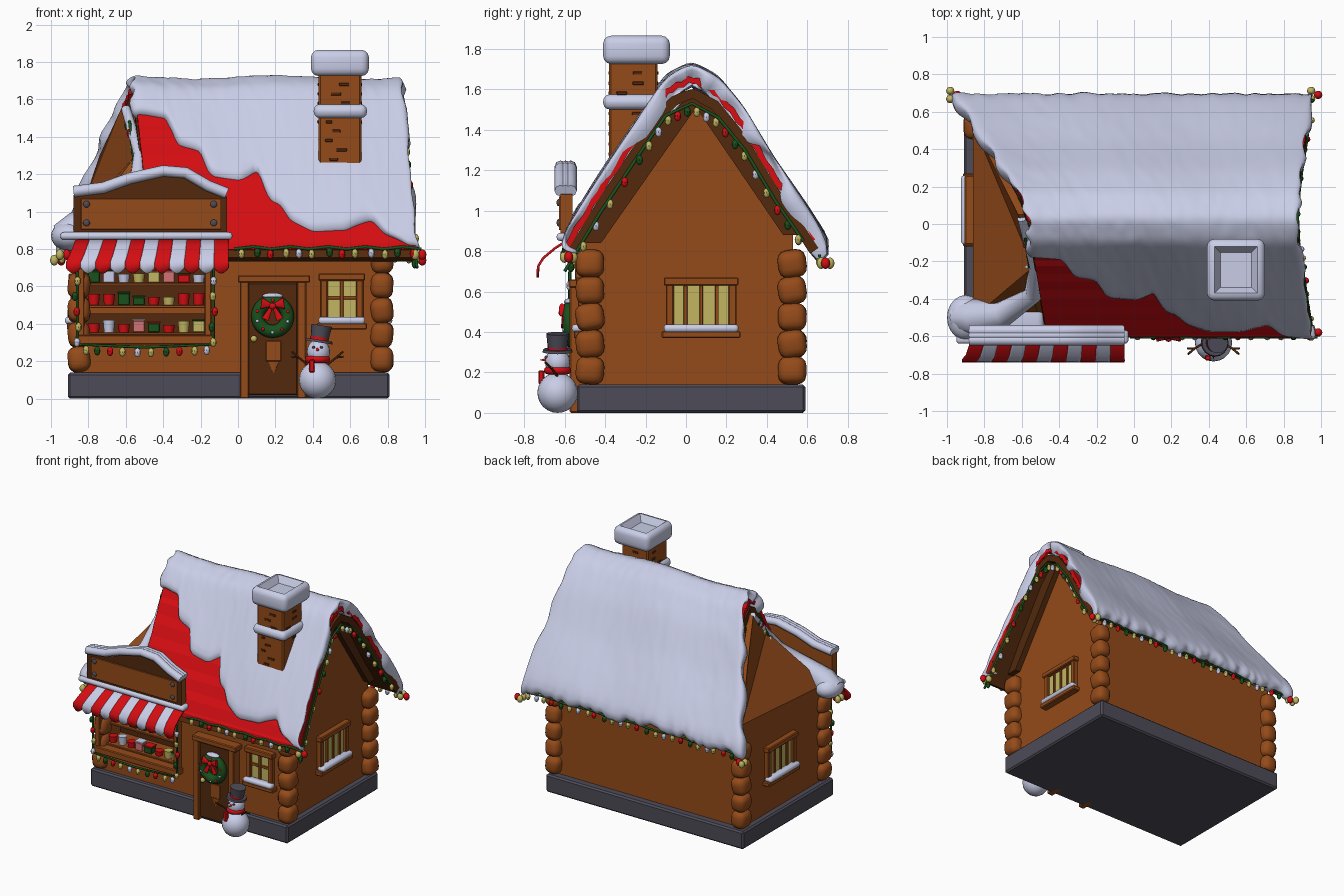
import bpy, bmesh, math, random
from mathutils import Vector, Matrix

random.seed(4)
if "Cube" in bpy.data.objects:
    bpy.data.objects.remove(bpy.data.objects["Cube"])

def material(name, *rgb):
    m = bpy.data.materials.new(name)
    m.use_nodes = True
    m.diffuse_color = (*rgb, 1)
    m.node_tree.nodes["Principled BSDF"].inputs["Base Color"].default_value = (*rgb, 1)
    return m

SNOW = material("snow white", .64, .67, .87)
RED = material("bright red", .66, .004, .006)
WOOD = material("warm brown wood", .3, .07, .01)
DARK = material("dark brown wood", .085, .022, .004)
STONE = material("grey stone", .075, .07, .095)
GLOW = material("yellow glow", .54, .47, .12)
GREEN = material("holly green", .01, .08, .012)
PINK = material("soft pink", .65, .17, .17)

def make(name, bm, mats, smooth=True, angle=40):
    me = bpy.data.meshes.new(name)
    bm.to_mesh(me)
    bm.free()
    for m in mats if isinstance(mats, list) else [mats]:
        me.materials.append(m)
    for p in me.polygons:
        p.use_smooth = smooth
    if smooth:
        me.set_sharp_from_angle(angle=math.radians(angle))
    ob = bpy.data.objects.new(name, me)
    bpy.context.collection.objects.link(ob)
    return ob

def box(name, lo, hi, mat, bevel=0.006, seg=1):
    lo, hi = Vector(lo), Vector(hi)
    bm = bmesh.new()
    bmesh.ops.create_cube(bm, size=1, matrix=Matrix.Translation((lo + hi) / 2) @ Matrix.Diagonal((*(hi - lo), 1)))
    if bevel:
        bmesh.ops.bevel(bm, geom=bm.edges[:], offset=bevel, segments=seg, affect='EDGES', profile=.5)
    return make(name, bm, mat, seg > 1, 60)

def prism(name, outline, shift, mats):
    bm = bmesh.new()
    face = bm.faces.new([bm.verts.new(p) for p in outline])
    ext = bmesh.ops.extrude_face_region(bm, geom=[face])["geom"]
    bmesh.ops.translate(bm, verts=[v for v in ext if isinstance(v, bmesh.types.BMVert)], vec=shift)
    bmesh.ops.recalc_face_normals(bm, faces=bm.faces)
    return make(name, bm, mats, False)

def ball(name, loc, size, mat):
    bm = bmesh.new()
    bmesh.ops.create_uvsphere(bm, u_segments=20, v_segments=12, radius=1)
    ob = make(name, bm, mat)
    ob.location, ob.scale = loc, size
    return ob

def cone(name, loc, r1, r2, depth, mat, rot=(0, 0, 0)):
    bm = bmesh.new()
    bmesh.ops.create_cone(bm, cap_ends=True, segments=16, radius1=r1, radius2=r2, depth=depth)
    ob = make(name, bm, mat)
    ob.location, ob.rotation_euler = loc, rot
    return ob

def tube(name, pts, r, mat, radii=None):
    cu = bpy.data.curves.new(name, 'CURVE')
    cu.dimensions, cu.bevel_depth, cu.bevel_resolution, cu.use_fill_caps = '3D', r, 2, True
    sp = cu.splines.new('POLY')
    sp.points.add(len(pts) - 1)
    for i, p in enumerate(pts):
        sp.points[i].co = (*p, 1)
        sp.points[i].radius = radii[i] if radii else 1
    sp.use_smooth = True
    cu.materials.append(mat)
    bpy.context.collection.objects.link(bpy.data.objects.new(name, cu))

def torus(name, loc, R, r, mat, rot=(0, 0, 0)):
    bpy.ops.mesh.primitive_torus_add(major_radius=R, minor_radius=r, major_segments=28, minor_segments=8, location=loc, rotation=rot)
    ob = bpy.context.object
    ob.name = name
    ob.data.materials.append(mat)
    for p in ob.data.polygons:
        p.use_smooth = True

def along(table, x):
    """Piecewise linear lookup: table of (x, value) pairs."""
    for (a, u), (b, v) in zip(table, table[1:]):
        if x <= b:
            return u + (v - u) * max(0, x - a) / (b - a)
    return table[-1][1]

# House body; the left gable leans inward. Each row: y, z, left x
shape = [(-.5, .05, -.86), (.53, .05, -.86), (.53, .95, -.86), (.29, 1.3, -.74),
         (.05, 1.56, -.62), (-.23, 1.31, -.54), (-.5, .88, -.86)]
bm = bmesh.new()
left = [bm.verts.new((x, y, z)) for y, z, x in shape]
right = [bm.verts.new((.76, y, z)) for y, z, x in shape]
for i in range(7):
    j = (i + 1) % 7
    bm.faces.new((left[i], left[j], right[j], right[i]))
bm.faces.new(right)
for ids in ((0, 1, 2, 6), (2, 3, 4), (2, 4, 5), (2, 5, 6)):
    bm.faces.new([left[i] for i in ids]).material_index = int(ids == (2, 3, 4))
bmesh.ops.recalc_face_normals(bm, faces=bm.faces)
walls = make("walls", bm, [WOOD, DARK], False)
cutter = box("stall_cutter", (-.82, -.7, .33), (-.16, -.28, .76), WOOD, 0)
cutter.hide_render = True
mod = walls.modifiers.new("stall", 'BOOLEAN')
mod.operation, mod.object, mod.solver = 'DIFFERENCE', cutter, 'EXACT'
cut = bpy.data.meshes.new_from_object(walls.evaluated_get(bpy.context.evaluated_depsgraph_get()))
walls.modifiers.clear()
walls.data = cut
bpy.data.objects.remove(cutter)
box("foundation", (-.91, -.54, 0), (.81, .59, .14), STONE, .012)
rake = [(.56, .88), (.53, .97), (.29, 1.33), (.05, 1.6), (-.23, 1.33), (-.51, .9), (-.52, .84), (-.42, .84), (.05, 1.51), (.48, .88)]
prism("gable_rake_board", [(.755, y, z) for y, z in rake], (.05, 0, 0), DARK)

# Corner log stacks
for x in (-.85, .77):
    for y in (-.475, .525):
        for k in range(5):
            log = box("corner_log", (-.06, -.07, -.068), (.06, .07, .068), WOOD, .045, 3)
            log.location = (x, y, .21 + k * .132)
            log.rotation_euler = (random.uniform(-.2, .2), random.uniform(-.15, .15), 0)

# Roof layers share one cross-section, back eave to front eave
section = [(.73, .82), (.58, 1.05), (.44, 1.25), (.29, 1.5), (.16, 1.66), (.03, 1.73),
           (-.1, 1.67), (-.23, 1.48), (-.43, 1.18), (-.6, .9), (-.62, .82)]
front_s = [(z, 5 + i) for i, (y, z) in enumerate(section[5:])][::-1]

def roof_point(s, t, drop, shrink):
    y = along([(i, p[0]) for i, p in enumerate(section)], s)
    z = along([(i, p[1]) for i, p in enumerate(section)], s)
    low = (1.73 - z) / .91
    left = -.6 - .39 * low if s < 5 else -.58 + .1 * low
    right = .89 + .09 * low
    return Vector((left + shrink + (right - left - 2 * shrink) * t, y, z - drop))

def roof_layer(name, cols, rows, drop, thick, mat, shrink=0, first=0, last=10):
    snow = mat == SNOW
    bm = bmesh.new()
    grid = []
    for i in range(cols + 1):
        t = i / cols
        start, stop = first, last
        if snow:
            start = random.uniform(0, .12)
            stop = along(front_s, along(snow_line, -.56 + 1.52 * t)) if t < .94 else last
        col = []
        for j in range(rows + 1):
            p = roof_point(start + (stop - start) * j / rows, t, drop, shrink)
            if snow:
                p.z += .01 * math.sin(7 * p.x + 5 * p.y) + random.uniform(-.004, .004)
                if j == 0:
                    p.z -= random.uniform(0, .06)
                if i in (0, cols):
                    p.x += random.uniform(-.035, .035)
                    p.z -= .02
            elif mat == RED:
                p.z += .014 * (j % 2)
            col.append(bm.verts.new(p))
        grid.append(col)
    for a, b in zip(grid, grid[1:]):
        for j in range(rows):
            bm.faces.new((a[j], a[j + 1], b[j + 1], b[j]))
    ob = make(name, bm, mat, snow, 180)
    m = ob.modifiers.new("thickness", 'SOLIDIFY')
    m.thickness, m.offset = thick, -1
    if snow:
        soft = ob.modifiers.new("soften", 'SUBSURF')
        soft.levels = soft.render_levels = 1

snow_line = [(-.56, 1.53), (-.37, 1.51), (-.335, 1.37), (-.2, 1.33), (-.175, 1.2), (0, 1.18), (.1, 1.24), (.135, 1.08),
             (.21, 1.04), (.24, .97), (.36, .9), (.55, .9), (.7, .96), (.76, .88), (.86, .84), (1, .82)]
roof_layer("roof_snow", 60, 28, 0, .1, SNOW)
roof_layer("roof_shingles", 2, 40, .07, .03, RED, .025, .5, 9.4)
roof_layer("roof_boards", 2, 20, .12, .05, DARK, .02, .5, 9.3)
tube("left_edge_snow", [(-.96, -.5, .86), (-.86, -.5, .9), (-.7, -.48, .98), (-.54, -.38, 1.12), (-.53, -.23, 1.31), (-.6, .03, 1.55)],
     .1, SNOW, [.7, 1, .75, .5, .3, .25])
ball("corner_snow", (-.9, -.5, .87), (.1, .12, .08), SNOW)
box("sign_back_snow", (-.85, -.6, .84), (-.48, -.44, .93), SNOW, .035, 3)

# Chimney with brick plates, snow band and hollow snow cap
box("chimney", (.43, -.38, 1.1), (.66, -.14, 1.78), WOOD, .01)
for k in range(9):
    for side in range(4):
        u = random.uniform(-.075, .075)
        w = random.uniform(.015, .03)
        brick = box("chimney_brick", (u - w, -.004, -.008), (u + w, .004, .008), DARK, .002)
        a = side * math.pi / 2
        brick.location = (.545 + .115 * math.sin(a), -.26 - .12 * math.cos(a), 1.28 + .05 * k)
        brick.rotation_euler.z = a
box("chimney_snow_band", (.405, -.41, 1.5), (.69, -.11, 1.575), SNOW, .034, 3)
bm = bmesh.new()
bmesh.ops.create_cube(bm, size=1, matrix=Matrix.Translation((.545, -.245, 1.795)) @ Matrix.Diagonal((.31, .33, .14, 1)))
bmesh.ops.bevel(bm, geom=bm.edges[:], offset=.04, segments=3, affect='EDGES', profile=.5)
top = max(bm.faces, key=lambda f: f.calc_center_median().z)
bmesh.ops.inset_region(bm, faces=[top], thickness=.045)
bmesh.ops.translate(bm, verts=top.verts, vec=(0, 0, -.05))
make("chimney_snow_cap", bm, SNOW)

# Sign board with arched top and dark face
arch = [(-.88, 1.09), (-.8, 1.1), (-.72, 1.11), (-.58, 1.16), (-.4, 1.2), (-.28, 1.19), (-.16, 1.12), (-.06, 1.08)]
sign = prism("sign_board", [(x, -.56, z) for x, z in [(-.06, .87), (-.88, .87)] + arch], (0, -.06, 0), [WOOD, DARK])
for p in sign.data.polygons:
    p.material_index = int(p.normal.y < -.9)
box("sign_panel", (-.84, -.629, .905), (-.09, -.619, 1.07), WOOD, .002)
for x in (-.81, -.13):
    for z in (.94, 1.04):
        ball("sign_bolt", (x, -.63, z), (.018, .01, .018), STONE)
for dy in (-.025, 0, .025):
    tube("sign_snow", [(x, -.595 + dy, z + .018) for x, z in arch], .03, SNOW)

# Striped awning with scalloped hem
box("awning_snow", (-.95, -.64, .85), (-.03, -.53, .89), SNOW, .018, 3)
for k in range(11):
    bm = bmesh.new()
    cols = []
    for i in range(9):
        u = (k + i / 8) / 11
        hem = .7 - .03 * math.sin(math.pi * i / 8)
        path = [(-.57, .87), (-.65, .82), (-.71, .77), (-.735, .73), (-.74, hem)]
        cols.append([bm.verts.new((-.05 - (1 - u) * (.81 + .06 * min(1, n / 3)), y, z)) for n, (y, z) in enumerate(path)])
    for a, b in zip(cols, cols[1:]):
        for n in range(4):
            bm.faces.new((a[n], a[n + 1], b[n + 1], b[n]))
    stripe = make("awning_stripe", bm, SNOW if k % 2 else RED)
    stripe.modifiers.new("cloth", 'SOLIDIFY').thickness = .012

# Market stall: frame, shelves and goods
for x in (-.84, -.16):
    box("stall_post", (x - .02, -.55, .3), (x + .02, -.48, .78), WOOD)
box("stall_sill", (-.87, -.57, .29), (-.13, -.48, .34), WOOD)
for n, z in enumerate((.355, .5, .62)):
    y = -.5 + .04 * n
    box("shelf", (-.82, y, z - .015), (-.16, -.28, z), WOOD, .003)
    box("shelf_shadow_gap", (-.82, -.29, z), (-.16, -.281, z + .1), DARK, 0)
    for i in range(8):
        x, h = -.77 + .08 * i, random.uniform(.035, .065)
        mat = random.choice([RED, GREEN, SNOW, RED, GREEN, PINK, GLOW])
        if random.random() < .4:
            cone("jar", (x, y + .05, z + h / 2), .026, .032, h, mat)
        else:
            box("parcel", (x - .032, y + .02, z), (x + .032, y + .08, z + h), mat, .004)
            box("parcel_lid", (x - .036, y + .016, z + h), (x + .036, y + .084, z + h + .009), random.choice([SNOW, RED, GREEN]), .002)

# Door, frame, wreath and bow
box("door", (.05, -.55, .02), (.32, -.46, .62), DARK)
box("door_panel", (.15, -.554, .2), (.23, -.546, .31), WOOD, .003)
cone("door_panel_tip", (.19, -.55, .17), .004, .03, .06, WOOD).scale.y = .12
for x in (.035, .34):
    box("door_post", (x - .025, -.575, 0), (x + .025, -.46, .64), WOOD)
box("door_lintel", (0, -.58, .62), (.385, -.46, .66), WOOD)
ball("door_knob", (.085, -.56, .32), (.018, .018, .018), GLOW)
torus("wreath", (.185, -.575, .44), .08, .035, GREEN, (math.pi / 2, 0, 0))
for k in range(10):
    a = k * math.tau / 10 + .3
    ball("wreath_berry", (.185 + .085 * math.cos(a), -.605, .44 + .085 * math.sin(a)), (.009, .009, .009), SNOW if k % 2 else RED)
ball("wreath_snow", (.185, -.575, .55), (.055, .028, .016), SNOW)
ball("bow_knot", (.185, -.615, .495), (.018, .015, .018), RED)
for s in (-1, 1):
    cone("bow_loop", (.185 + s * .034, -.613, .505), .008, .032, .055, RED, (0, s * math.radians(80), 0)).scale.y = .5
    cone("bow_tail", (.185 + s * .024, -.61, .455), .02, .008, .07, RED, (0, -s * .45, 0)).scale.y = .4

# Windows, built facing front and then turned
def window(loc, w, bars, turn):
    h = w / 2
    parts = [box("window_pane", (-h, -.012, .42), (h, .02, .63), GLOW, 0),
             box("window_lintel", (-h - .03, -.045, .63), (h + .03, .02, .67), WOOD),
             box("window_sill", (-h - .04, -.055, .37), (h + .04, .02, .405), WOOD),
             box("window_snow", (-h - .03, -.065, .398), (h + .03, -.005, .438), SNOW, .018, 3)]
    for s in (-1, 1):
        parts.append(box("window_post", (s * h - .02, -.035, .39), (s * h + .02, .02, .65), WOOD))
    if bars == 1:
        parts.append(box("window_crossbar", (-h, -.022, .53), (h, -.01, .55), WOOD, .002))
    for k in range(1, bars + 1):
        x = -h + w * k / (bars + 1)
        parts.append(box("window_bar", (x - .009, -.024, .42), (x + .009, -.01, .63), WOOD, .002))
    for p in parts:
        p.location, p.rotation_euler.z = loc, turn

window((.555, -.5, 0), .19, 1, 0)
window((.76, .075, 0), .31, 3, math.pi / 2)
window((-.86, .075, 0), .31, 3, -math.pi / 2)

# Snowman
sx, sy = .425, -.635
ball("snowman_body", (sx, sy, .1), (.1, .1, .1), SNOW)
ball("snowman_head", (sx + .005, sy, .25), (.062, .062, .068), SNOW)
torus("snowman_scarf", (sx, sy, .21), .048, .02, RED)
box("scarf_tail", (sx - .045, sy - .095, .14), (sx - .015, sy - .065, .21), RED)
cone("snowman_nose", (sx, sy - .07, .262), .011, 0, .04, RED, (math.pi / 2, 0, 0))
cone("hat_brim", (sx + .008, sy, .308), .075, .07, .014, STONE, (0, .15, 0))
cone("hat_band", (sx + .01, sy, .32), .05, .05, .02, RED, (0, .15, 0))
cone("hat_crown", (sx + .016, sy, .35), .047, .056, .085, STONE, (0, .15, 0))
for s in (-1, 1):
    ball("snowman_eye", (sx + s * .022, sy - .056, .275), (.008, .008, .008), STONE)
    tube("stick_arm", [(sx + s * .05, sy, .18), (sx + s * .1, sy - .03, .22), (sx + s * .135, sy - .06, .25)], .006, DARK)
    tube("stick_finger", [(sx + s * .1, sy - .03, .22), (sx + s * .14, sy - .03, .225)], .005, DARK)

# Light strings: green wire with hanging bulbs
def lights(name, pts, n):
    tube(name + "_wire", pts, .008, GREEN)
    bm = bmesh.new()
    for k in range(n):
        f = (k + .5) / n * (len(pts) - 1)
        i = int(f)
        p = Vector(pts[i]).lerp(Vector(pts[i + 1]), f - i) + Vector((random.uniform(-.012, .012), 0, -.03))
        made = bmesh.ops.create_uvsphere(bm, u_segments=8, v_segments=6, radius=.02,
                                         matrix=Matrix.Translation(p) @ Matrix.Diagonal((.85, .85, 1.25, 1)))
        for face in {f2 for v in made["verts"] for f2 in v.link_faces}:
            face.material_index = k % 5
    make(name + "_bulbs", bm, [GLOW, GREEN, RED, GLOW, SNOW])

def edge(t, first, last, out):
    return [roof_point(s, t, .2, 0) + Vector((out, 0, 0)) for s in range(first, last + 1)]

lights("right_gable_lights", edge(1, 1, 9, -.015), 22)
lights("left_back_lights", edge(0, 1, 5, .01), 12)
lights("left_front_lights", edge(0, 5, 9, -.005), 9)
lights("front_eave_lights", [(-.02 + .1 * k, -.605, .8 + .012 * (k % 2)) for k in range(11)], 13)
lights("back_eave_lights", [(-.97 + .193 * k, .66, .775 + .012 * (k % 2)) for k in range(11)], 26)
lights("stall_lights", [(-.86, -.575, .7), (-.86, -.575, .29), (-.5, -.58, .275), (-.13, -.575, .29), (-.13, -.575, .7)], 20)
for x, y, z in ((.96, -.58, .77), (.96, .69, .74), (-.97, .69, .74), (-.94, -.55, .77)):
    for k in range(3):
        a = k * math.tau / 3
        ball("corner_bauble", (x + .025 * math.cos(a), y + .025 * math.sin(a), z), (.022, .022, .028), GLOW if k else RED)
